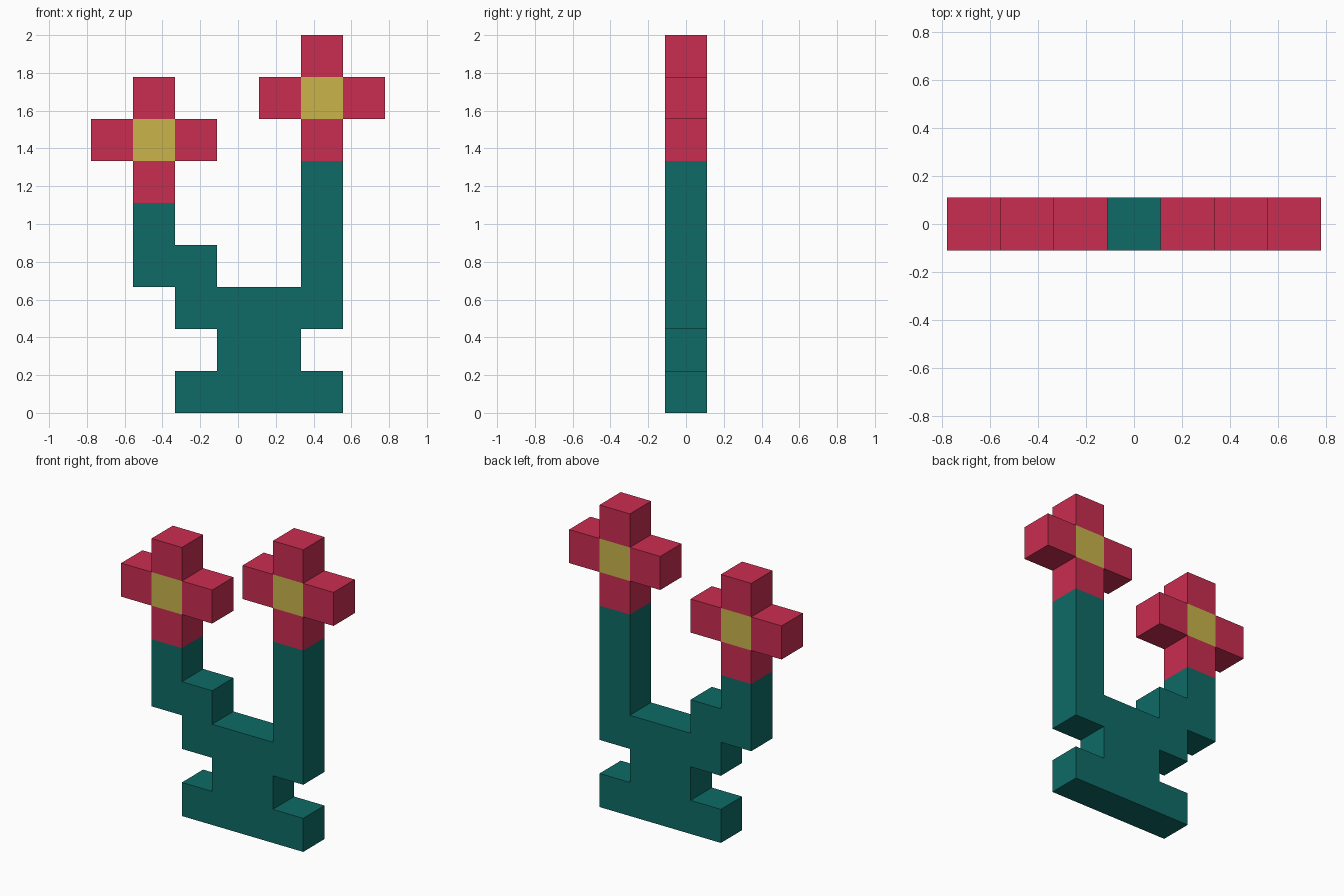
import bpy, bmesh

if "Cube" in bpy.data.objects:
    bpy.data.objects.remove(bpy.data.objects["Cube"])

U = 2 / 9          # one block
H = U / 2


def material(name, rgb):
    lin = [((c / 255 + 0.055) / 1.055) ** 2.4 if c > 10 else c / 255 / 12.92 for c in rgb]
    m = bpy.data.materials.new(name)
    m.diffuse_color = (*lin, 1)
    m.use_nodes = True
    m.node_tree.nodes["Principled BSDF"].inputs["Base Color"].default_value = m.diffuse_color
    return m


GREEN = material("leaf green", (14, 107, 102))
PINK = material("petal pink", (202, 45, 81))
YELLOW = material("flower yellow", (202, 179, 75))


def plus(cx, cz):
    return {(cx, cz), (cx - 1, cz), (cx + 1, cz), (cx, cz - 1), (cx, cz + 1)}


# Block layout as (column, row)
LEFT, RIGHT = (-2, 6), (2, 7)
stem = {(i, 0) for i in range(-1, 3)}            # base
stem |= {(0, 1), (1, 1)}                         # neck
stem |= {(i, 2) for i in range(-1, 3)}           # fork
stem |= {(-1, 3), (-2, 3), (-2, 4)}              # left branch
stem |= {(2, r) for r in range(3, 6)}            # right branch
occupied = stem | plus(*LEFT) | plus(*RIGHT)


def blocks(name, cells, mats, centre=None):
    """Blocks fused into one skin, with no faces between neighbours."""
    bm = bmesh.new()

    def quad(pts, idx):
        bm.faces.new([bm.verts.new(p) for p in pts]).material_index = idx

    for i, k in sorted(cells):
        idx = 1 if (i, k) == centre else 0
        x0, x1, z0, z1 = i * U - H, i * U + H, k * U, (k + 1) * U
        ring = [(x0, z0), (x1, z0), (x1, z1), (x0, z1)]
        quad([(x, -H, z) for x, z in ring], idx)
        quad([(x, H, z) for x, z in reversed(ring)], idx)
        for n, (dx, dz) in enumerate([(0, -1), (1, 0), (0, 1), (-1, 0)]):
            if (i + dx, k + dz) not in occupied:
                a, b = ring[n], ring[(n + 1) % 4]
                quad([(a[0], -H, a[1]), (a[0], H, a[1]),
                      (b[0], H, b[1]), (b[0], -H, b[1])], idx)
    bmesh.ops.remove_doubles(bm, verts=bm.verts, dist=1e-4)
    bmesh.ops.dissolve_limit(bm, angle_limit=0.01, verts=bm.verts, edges=bm.edges,
                             delimit={'MATERIAL'})
    me = bpy.data.meshes.new(name)
    bm.to_mesh(me)
    bm.free()
    for m in mats:
        me.materials.append(m)
    bpy.context.collection.objects.link(bpy.data.objects.new(name, me))


blocks("stem", stem, [GREEN])
for name, c in (("left_flower", LEFT), ("right_flower", RIGHT)):
    blocks(name, plus(*c), [PINK, YELLOW], c)
